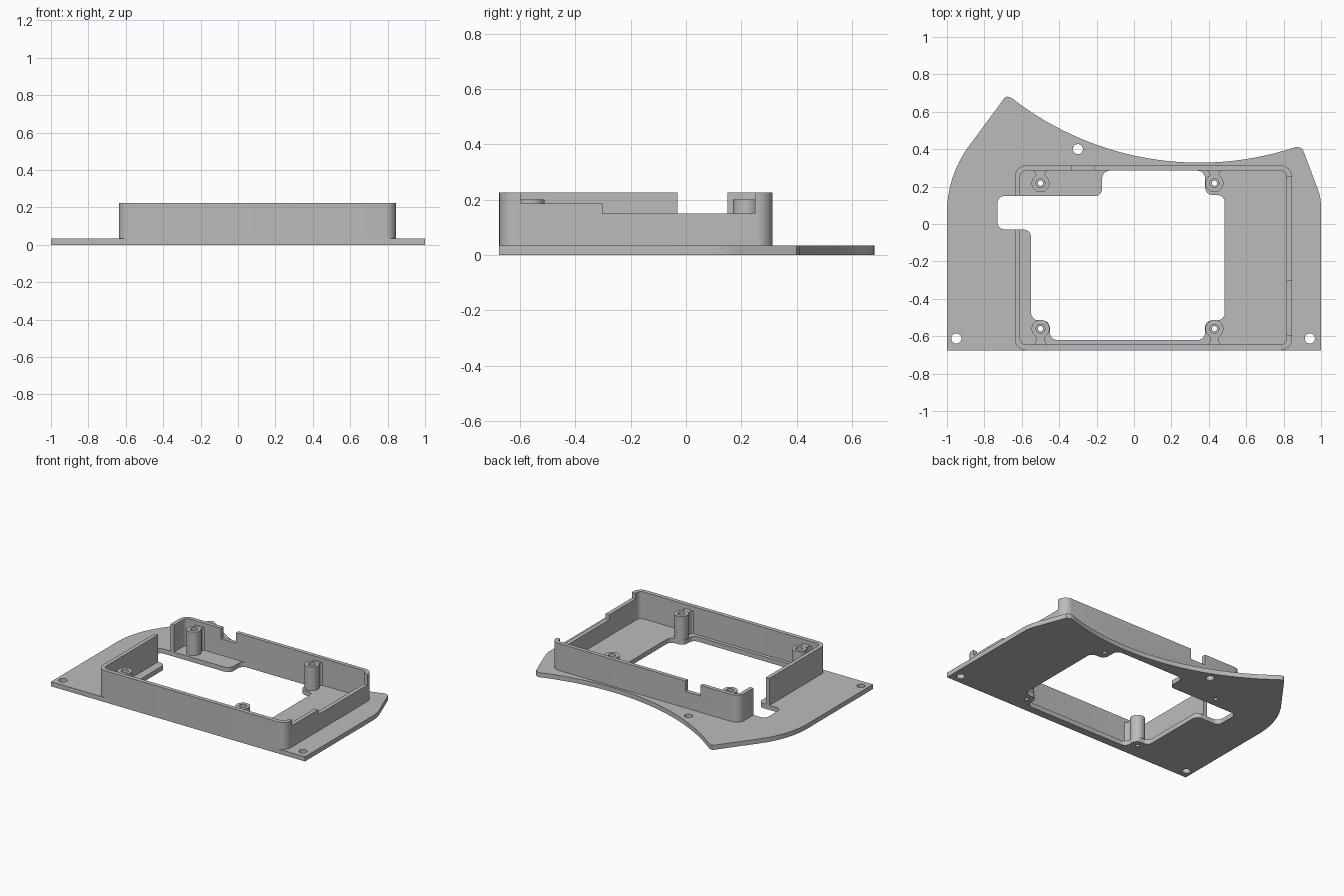
import bpy, bmesh, math
from math import sin, cos, pi, radians
from mathutils import Vector

if "Cube" in bpy.data.objects:
    bpy.data.objects.remove(bpy.data.objects["Cube"], do_unlink=True)

PLATE, TOP, BOSS = 0.033, 0.225, 0.2

grey = bpy.data.materials.new("mid grey plastic")
grey.use_nodes = True
grey.diffuse_color = (0.5, 0.5, 0.5, 1)
grey.node_tree.nodes["Principled BSDF"].inputs["Base Color"].default_value = (0.5, 0.5, 0.5, 1)


def prism(name, pts, z0, z1):
    """Extrude a closed outline between two heights."""
    bm = bmesh.new()
    face = bm.faces.new([bm.verts.new((p[0], p[1], z0)) for p in pts])
    new = bmesh.ops.extrude_face_region(bm, geom=[face])["geom"]
    bmesh.ops.translate(bm, vec=(0, 0, z1 - z0),
                        verts=[v for v in new if isinstance(v, bmesh.types.BMVert)])
    bmesh.ops.recalc_face_normals(bm, faces=bm.faces)
    mesh = bpy.data.meshes.new(name)
    bm.to_mesh(mesh)
    bm.free()
    mesh.materials.append(grey)
    ob = bpy.data.objects.new(name, mesh)
    bpy.context.collection.objects.link(ob)
    return ob


def arc(cx, cy, r, a0, a1, n=12):
    return [(cx + r * cos(radians(a0 + (a1 - a0) * i / n)),
             cy + r * sin(radians(a0 + (a1 - a0) * i / n))) for i in range(n + 1)]


def circle(cx, cy, r):
    return arc(cx, cy, r, 0, 360, 40)[:-1]


def rect(x0, y0, x1, y1):
    return [(x0, y0), (x1, y0), (x1, y1), (x0, y1)]


def rounded(pts, r, n=8):
    """Round every right-angled corner of an outline."""
    out = []
    for i, p in enumerate(pts):
        p = Vector(p)
        a = (Vector(pts[i - 1]) - p).normalized() * r
        b = (Vector(pts[(i + 1) % len(pts)]) - p).normalized() * r
        for k in range(n + 1):
            t = k / n * pi / 2
            out.append(p + a * (1 - sin(t)) + b * (1 - cos(t)))
    return out


def combine(ob, tools, operation):
    """Apply booleans and discard the tool objects."""
    for tool in tools:
        mod = ob.modifiers.new("combine", "BOOLEAN")
        mod.operation, mod.object, mod.solver = operation, tool, "EXACT"
        tool.hide_render = True
        bpy.context.view_layer.objects.active = ob
        bpy.ops.object.modifier_apply(modifier=mod.name)
        bpy.data.objects.remove(tool, do_unlink=True)


def cutter(pts, z0=-0.1, z1=0.4):
    return prism("cutter", pts, z0, z1)


def finish(ob):
    bpy.ops.object.select_all(action="DESELECT")
    ob.select_set(True)
    bpy.context.view_layer.objects.active = ob
    bpy.ops.object.shade_smooth_by_angle(angle=radians(30))


boss_spots = [(x, y) for x in (-0.5, 0.43) for y in (-0.56, 0.218)]

# Base plate: straight front, curved sides, concave back edge
outline = [(-1, -0.675), (1, -0.675)]
outline += arc(0.72, 0.09, 0.28, 0, 21.8, 8)
outline += [(0.908, 0.385), (0.902, 0.4), (0.888, 0.409)]
outline += arc(0.35, 1.958, 1.63, -71.5, -127.8, 40)
outline += [(-0.665, 0.679), (-0.68, 0.681), (-0.694, 0.673), (-0.71, 0.65)]
outline += arc(-0.4, 0.06, 0.6, 144, 180, 16)
plate = prism("base_plate", outline, 0, PLATE)

# Central opening with pads left for the bosses and a slot to the right side
opening = rounded([(-0.17, 0.285), (0.38, 0.285), (0.38, 0.155), (0.485, 0.155),
                   (0.485, -0.515), (0.38, -0.515), (0.38, -0.62), (-0.45, -0.62),
                   (-0.45, -0.515), (-0.55, -0.515), (-0.55, -0.03), (-0.73, -0.03),
                   (-0.73, 0.15), (-0.17, 0.15)], 0.04)
holes = [circle(x, y, 0.027) for x, y in ((-0.95, -0.612), (0.94, -0.612), (-0.3, 0.4))]
holes += [circle(x, y, 0.014) for x, y in boss_spots]
combine(plate, [cutter(p) for p in [opening] + holes], "DIFFERENCE")
finish(plate)

# Surrounding wall with stepped left side, cable slot and back notch
wall = prism("enclosure_wall", rounded(rect(-0.637, -0.675, 0.845, 0.313), 0.06), PLATE, TOP)
combine(wall, [
    cutter(rounded(rect(-0.609, -0.645, 0.816, 0.285), 0.032)),
    cutter(rect(-0.8, -0.03, -0.55, 0.15)),
    cutter(rect(0.75, -0.597, 0.95, -0.25), 0.185),
    cutter(rect(0.75, -0.302, 0.95, 0.25), 0.15),
    cutter(rect(-0.332, 0.25, -0.215, 0.4), 0.15),
], "DIFFERENCE")
finish(wall)

# Screw bosses, each tied to the nearest wall by a flared web
for x, y in boss_spots:
    side = "back" if y > 0 else "front"
    name = f"{side}_{'left' if x > 0 else 'right'}_screw_boss"
    boss = prism(name, circle(x, y, 0.048), PLATE, BOSS)
    inner, s = (0.285, 1) if y > 0 else (-0.645, -1)
    half = [(0.024, y), (0.024, inner - s * 0.02), (0.029, inner - s * 0.007),
            (0.038, inner), (0.038, inner + s * 0.01)]
    web = prism("web", [(x + w, v) for w, v in half] +
                [(x - w, v) for w, v in reversed(half)], PLATE, BOSS - 0.005)
    combine(boss, [web], "UNION")
    combine(boss, [cutter(circle(x, y, 0.024))], "DIFFERENCE")
    finish(boss)
